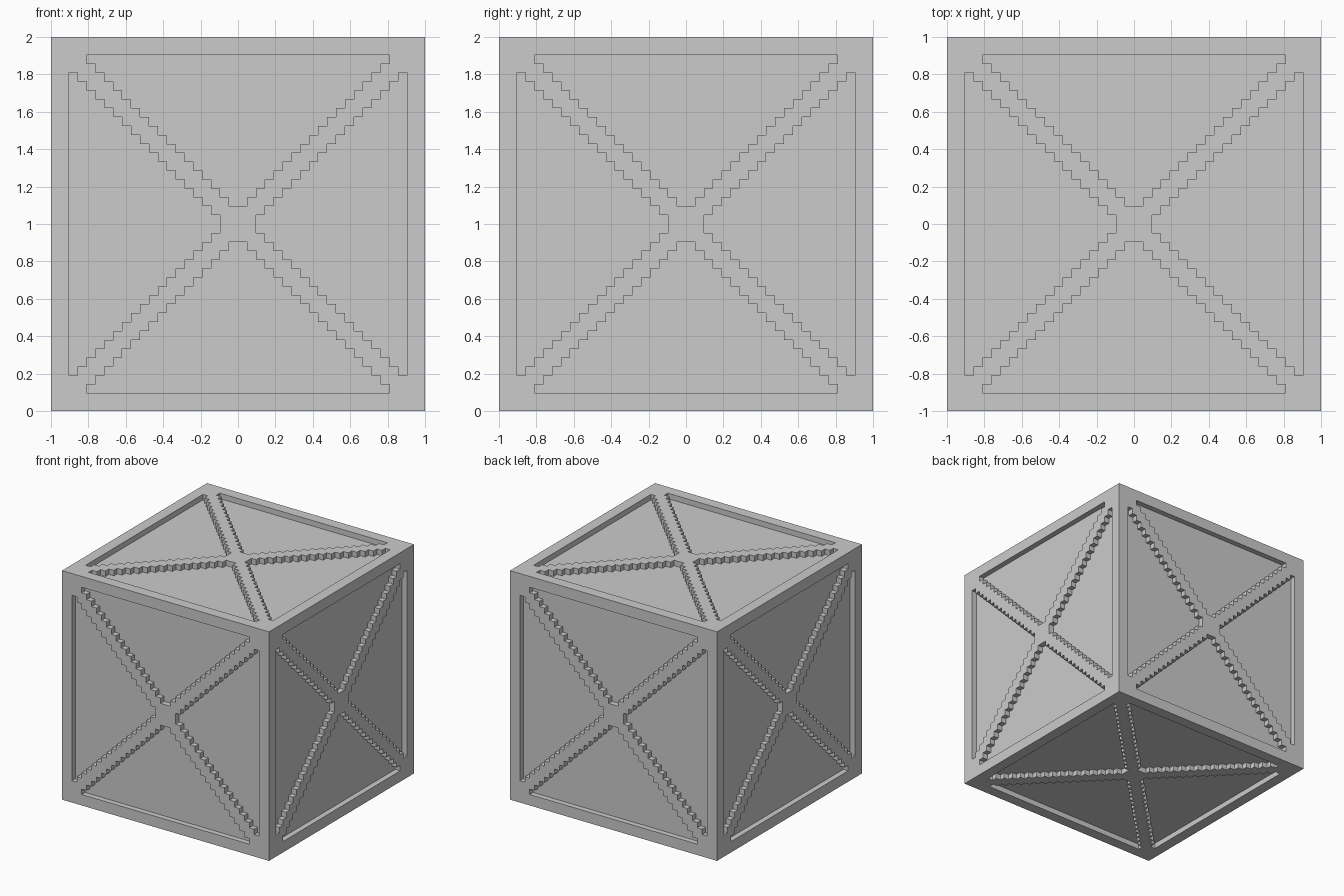
import bpy
import bmesh
from math import pi
from mathutils import Matrix, Vector

default = bpy.data.objects.get("Cube")
if default:
    bpy.data.objects.remove(default, do_unlink=True)

HALF = 21                # half the block, in square cells
CELL = 1 / HALF
RIM = 2                  # frame width in cells
DEPTH = 1                # recess depth in cells

# Colour
grey = bpy.data.materials.new("plain_grey")
grey.use_nodes = True
colour = (0.6, 0.6, 0.6, 1)
grey.diffuse_color = colour
bsdf = next(n for n in grey.node_tree.nodes if n.type == 'BSDF_PRINCIPLED')
bsdf.inputs["Base Color"].default_value = colour


def make_object(name, bm):
    bmesh.ops.recalc_face_normals(bm, faces=bm.faces[:])
    mesh = bpy.data.meshes.new(name)
    bm.to_mesh(mesh)
    bm.free()
    mesh.materials.append(grey)
    obj = bpy.data.objects.new(name, mesh)
    bpy.context.collection.objects.link(obj)
    obj.location.z = 1
    return obj


# Stepped triangle: wide row by the rim, one cell narrower per row inwards
right_steps = []
for row in range(HALF - RIM - 1, RIM - 1, -1):
    right_steps += [(row - 1, row + 1), (row - 1, row)]
outline = right_steps + [(-x, y) for x, y in reversed(right_steps)]


def add_prism(bm, matrix):
    """Stepped triangular prism that reaches one recess depth into the block."""
    verts = [bm.verts.new(matrix @ (Vector((x, y, HALF - DEPTH)) * CELL)) for x, y in outline]
    face = bm.faces.new(verts)
    side = bmesh.ops.extrude_face_region(bm, geom=[face], use_keep_orig=True)
    moved = [v for v in side["geom"] if isinstance(v, bmesh.types.BMVert)]
    out = matrix @ Vector((0, 0, 2 * DEPTH * CELL))
    bmesh.ops.translate(bm, verts=moved, vec=out)


# Block
bm = bmesh.new()
bmesh.ops.create_cube(bm, size=2)
block = make_object("crossed_panel_block", bm)

# Four recesses on each of the six sides, leaving a rim and a diagonal cross
bm = bmesh.new()
sides = [Matrix.Rotation(k * pi / 2, 3, 'X') for k in range(4)]
sides += [Matrix.Rotation(s * pi / 2, 3, 'Y') for s in (1, -1)]
for side in sides:
    for quarter in range(4):
        add_prism(bm, side @ Matrix.Rotation(quarter * pi / 2, 3, 'Z'))
cutter = make_object("recess_cutter", bm)
cutter.hide_render = True

# Carve the recesses
carve = block.modifiers.new("carve_recesses", 'BOOLEAN')
carve.operation = 'DIFFERENCE'
carve.solver = 'EXACT'
carve.object = cutter
bpy.context.view_layer.objects.active = block
bpy.ops.object.modifier_apply(modifier=carve.name)
bpy.data.objects.remove(cutter, do_unlink=True)
